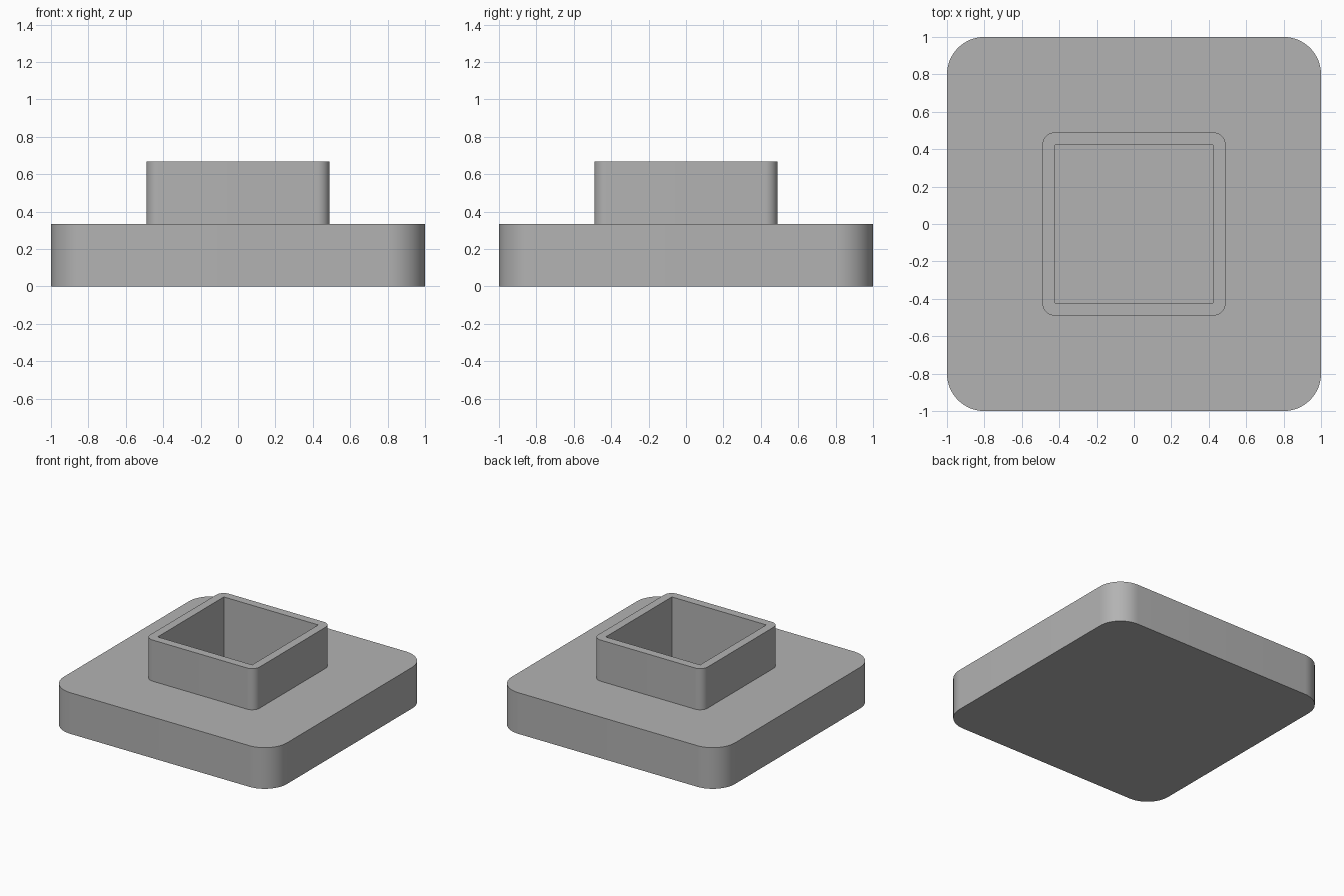
import bpy
import bmesh
from math import cos, sin, pi, radians

cube = bpy.data.objects.get("Cube")
if cube:
    bpy.data.objects.remove(cube, do_unlink=True)

GREY = (0.45, 0.45, 0.45, 1.0)
mat = bpy.data.materials.new("plain grey")
mat.use_nodes = True
mat.diffuse_color = GREY
mat.node_tree.nodes["Principled BSDF"].inputs["Base Color"].default_value = GREY

BASE_TOP, COLLAR_TOP, SOCKET_FLOOR = 1 / 3, 2 / 3, 0.1
COLLAR_HALF, SOCKET_HALF = 0.49, 0.4233


def rounded_square(half, radius, steps=16):
    """Counter-clockwise outline; a zero radius gives sharp corners."""
    if radius == 0:
        return [(half, half), (-half, half), (-half, -half), (half, -half)]
    points = []
    for corner in range(4):
        middle = pi / 4 + corner * pi / 2
        cx = (half - radius) * (1 if cos(middle) > 0 else -1)
        cy = (half - radius) * (1 if sin(middle) > 0 else -1)
        for i in range(steps + 1):
            a = corner * pi / 2 + i / steps * pi / 2
            points.append((cx + radius * cos(a), cy + radius * sin(a)))
    return points


def ring(bm, outline, z):
    return [bm.verts.new((x, y, z)) for x, y in outline]


def wall(bm, low, high):
    for i in range(len(low)):
        j = (i + 1) % len(low)
        bm.faces.new((low[i], low[j], high[j], high[i]))


def bridge(bm, outer, inner):
    """Flat face band between two outlines on one level."""
    edges = [bm.edges.get((loop[i - 1], loop[i]))
             for loop in (outer, inner) for i in range(len(loop))]
    bmesh.ops.triangle_fill(bm, use_beauty=True, edges=edges, normal=(0, 0, 1))


# One solid: base plate, raised collar and square blind socket
bm = bmesh.new()
plate = rounded_square(1, 0.2)
collar = rounded_square(COLLAR_HALF, 0.0667)
socket = rounded_square(SOCKET_HALF, 0)

plate_low, plate_high = ring(bm, plate, 0), ring(bm, plate, BASE_TOP)
collar_low, collar_high = ring(bm, collar, BASE_TOP), ring(bm, collar, COLLAR_TOP)
socket_high, socket_low = ring(bm, socket, COLLAR_TOP), ring(bm, socket, SOCKET_FLOOR)

bm.faces.new(plate_low[::-1])
wall(bm, plate_low, plate_high)
wall(bm, collar_low, collar_high)
wall(bm, socket_high, socket_low)
bm.faces.new(socket_low)
bridge(bm, plate_high, collar_low)
bridge(bm, collar_high, socket_high)
bmesh.ops.recalc_face_normals(bm, faces=bm.faces[:])

mesh = bpy.data.meshes.new("socket_base")
bm.to_mesh(mesh)
bm.free()
mesh.materials.append(mat)
base = bpy.data.objects.new("socket_base", mesh)
bpy.context.collection.objects.link(base)

# Smooth rounded corners, crisp edges
bpy.ops.object.select_all(action="DESELECT")
base.select_set(True)
bpy.context.view_layer.objects.active = base
bpy.ops.object.shade_smooth_by_angle(angle=radians(30))
